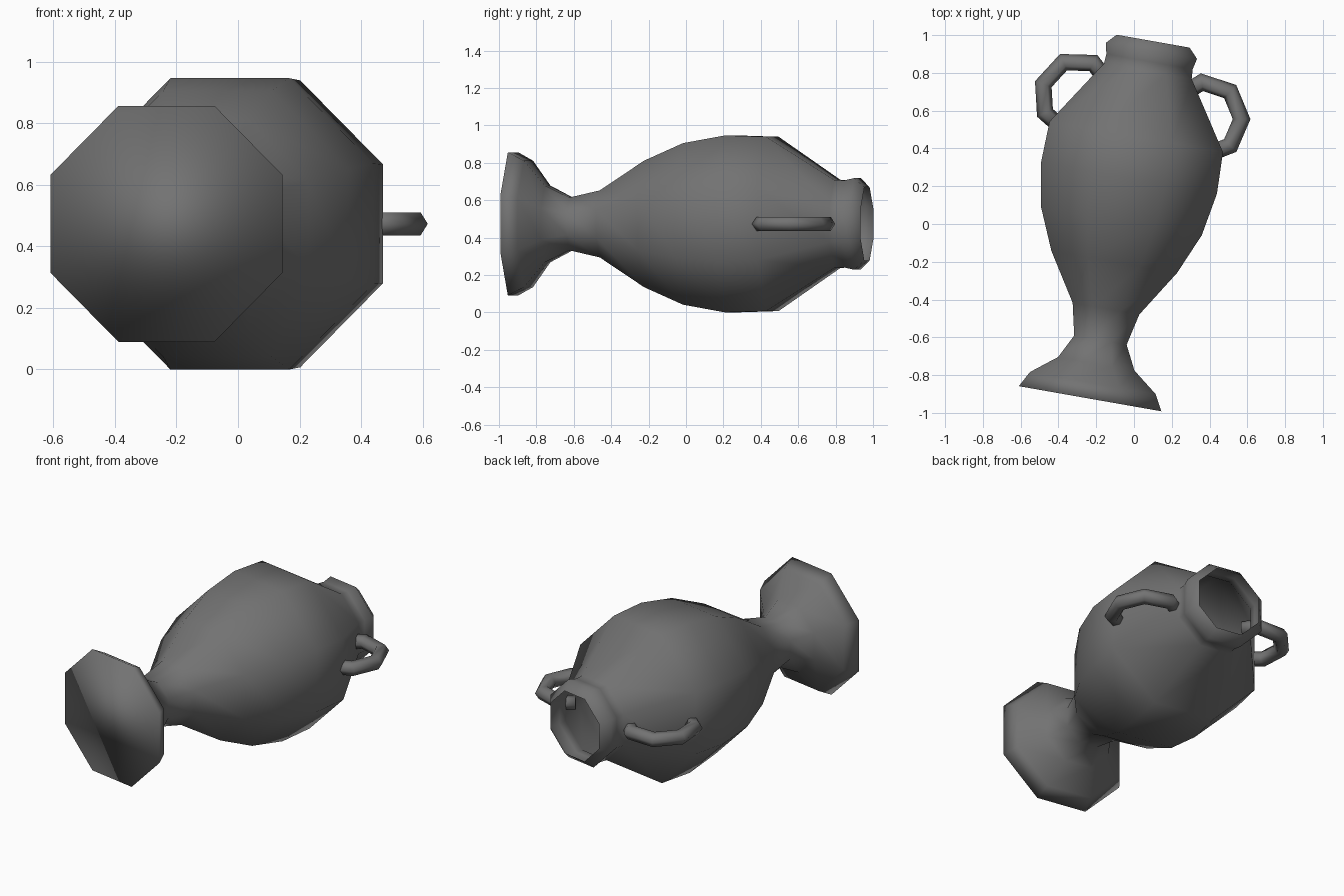
import bpy, bmesh, math
from mathutils import Vector, Matrix

if "Cube" in bpy.data.objects:
    bpy.data.objects.remove(bpy.data.objects["Cube"])

clay = bpy.data.materials.new("dark grey clay")
clay.diffuse_color = (0.17, 0.17, 0.17, 1)
clay.use_nodes = True
clay.node_tree.nodes["Principled BSDF"].inputs["Base Color"].default_value = clay.diffuse_color

# The vase lies on its side: local z is its axis, tipped to +y and turned 10 degrees
PLACE = (Matrix.Translation((-0.2325, -0.925, 0.473))
         @ Matrix.Rotation(math.radians(-10), 4, 'Z')
         @ Matrix.Rotation(math.radians(-90), 4, 'X'))


def finish(name, bm):
    bmesh.ops.recalc_face_normals(bm, faces=bm.faces[:])
    bm.transform(PLACE)
    me = bpy.data.meshes.new(name)
    bm.to_mesh(me)
    bm.free()
    me.materials.append(clay)
    for p in me.polygons:
        p.use_smooth = True
    ob = bpy.data.objects.new(name, me)
    bpy.context.collection.objects.link(ob)
    return ob


def bridge(bm, rings):
    for a, b in zip(rings, rings[1:]):
        n = len(a)
        for i in range(n):
            j = (i + 1) % n
            bm.faces.new((a[i], a[j], b[j], b[i]))


# Body: eight-sided turned shell, (height along axis, half width across flats)
profile = [(0, 0.383), (0.084, 0.338), (0.188, 0.205), (0.315, 0.141),
           (0.484, 0.179), (0.736, 0.338), (0.955, 0.432), (1.186, 0.473),
           (1.408, 0.466), (1.76, 0.236), (1.812, 0.232), (1.87, 0.245),
           (1.922, 0.196)]
bm = bmesh.new()
rings = []
for t, w in profile:
    r = w / math.cos(math.pi / 8)
    rings.append([bm.verts.new((r * math.cos((i + 0.5) * math.pi / 4),
                                r * math.sin((i + 0.5) * math.pi / 4), t))
                  for i in range(8)])
bridge(bm, rings)
bm.faces.new(rings[0])          # closed foot, open mouth
body = finish("vase_body", bm)
# make sure the open shell faces outward
me = body.data
axis_mid = PLACE @ Vector((0, 0, 1.1))
side = max(me.polygons, key=lambda p: p.center.z)
if side.normal.dot(side.center - axis_mid) < 0:
    me.flip_normals()

# Handles: six-sided tubes swept along a bent path, mirrored left and right
path = [(0.222, 1.69), (0.292, 1.753), (0.448, 1.73), (0.533, 1.597),
        (0.498, 1.449), (0.416, 1.399)]


def handle(name, sign):
    bm = bmesh.new()
    pts = [Vector((sign * w, 0, t)) for w, t in path]
    rings = []
    for k, p in enumerate(pts):
        d1 = (p - pts[max(k - 1, 0)]).normalized()
        d2 = (pts[min(k + 1, len(pts) - 1)] - p).normalized()
        d = (d1 + d2).normalized()
        miter = 1 / max(0.8, d.dot(d2 if d2.length else d1))
        side = Vector((d.z, 0, -d.x)) * miter
        rings.append([bm.verts.new(p + 0.043 * (side * math.cos(a) + Vector((0, 1, 0)) * math.sin(a)))
                      for a in (i * math.pi / 3 for i in range(6))])
    bridge(bm, rings)
    bm.faces.new(rings[0])
    bm.faces.new(rings[-1])
    finish(name, bm)


handle("right_handle", 1)
handle("left_handle", -1)
